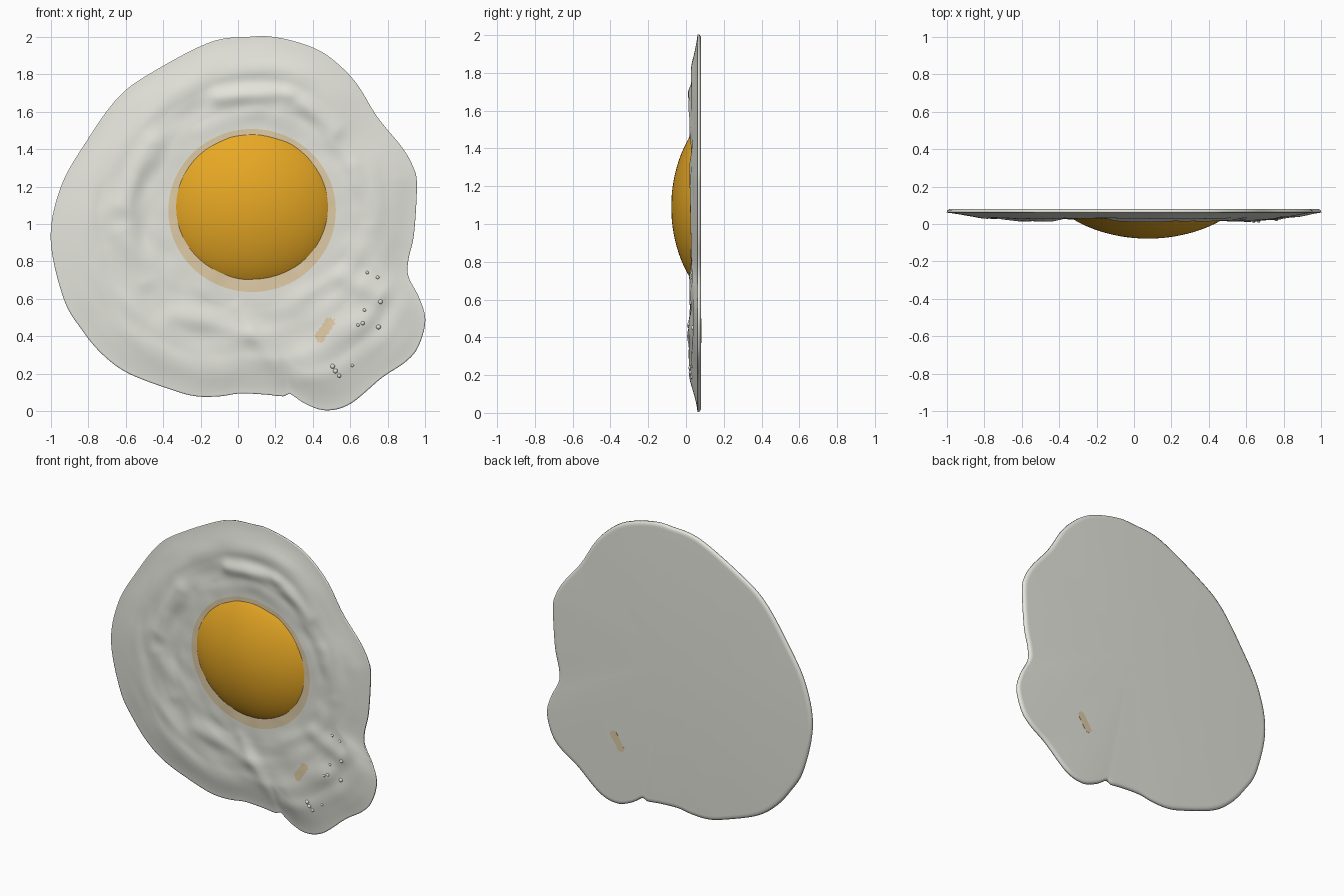
import bpy, bmesh, math
from mathutils import Vector, noise
from mathutils.geometry import intersect_point_line

if "Cube" in bpy.data.objects:
    bpy.data.objects.remove(bpy.data.objects["Cube"])


def material(name, rgb):
    m = bpy.data.materials.new(name)
    m.diffuse_color = (*rgb, 1)
    m.use_nodes = True
    m.node_tree.nodes["Principled BSDF"].inputs["Base Color"].default_value = m.diffuse_color
    return m


WHITE = material("egg white", (0.78, 0.78, 0.72))
YOLK = material("yolk orange", (0.90, 0.44, 0.02))
TAN = material("pale tan", (0.74, 0.60, 0.38))

N = 320                      # segments around
BACK = 0.08                  # flat back plane
CX, CZ = 0.075, 1.085        # yolk centre

# Outline of the white, front view (x, z), clockwise-free loop
outline = [(.07, 2), (-.15, 1.97), (-.475, 1.80), (-.645, 1.67), (-.81, 1.44), (-.945, 1.20),
           (-1, .92), (-.93, .60), (-.83, .43), (-.72, .30), (-.58, .20), (-.34, .11),
           (-.22, .08), (-.10, .08), (.01, .095), (.14, .09), (.245, .08), (.275, .095),
           (.36, .04), (.47, .005), (.60, .04), (.77, .18), (.89, .26), (.96, .34),
           (1, .48), (.97, .60), (.91, .72), (.91, .81), (.94, .95), (.955, 1.21),
           (.935, 1.305), (.875, 1.41), (.745, 1.57), (.64, 1.74), (.55, 1.84),
           (.445, 1.92), (.32, 1.97), (.18, 2)]


def smooth_loop(pts, n):
    """Even resampling of a closed Catmull-Rom loop."""
    P = [Vector(p) for p in pts]
    k, dense = len(P), []
    for i in range(k):
        a, b, c, d = (P[(i + j) % k] for j in (-1, 0, 1, 2))
        for j in range(30):
            t = j / 30
            dense.append(0.5 * (2 * b + (c - a) * t + (2 * a - 5 * b + 4 * c - d) * t * t
                                + (3 * b - a - 3 * c + d) * t ** 3))
    dense.append(dense[0])
    acc = [0]
    for p, q in zip(dense, dense[1:]):
        acc.append(acc[-1] + (q - p).length)
    out, j = [], 0
    for i in range(n):
        s = acc[-1] * i / n
        while acc[j + 1] < s:
            j += 1
        out.append(dense[j].lerp(dense[j + 1], (s - acc[j]) / (acc[j + 1] - acc[j])))
    return out


def sstep(x):
    x = max(0, min(1, x))
    return x * x * (3 - 2 * x)


def seg_dist(p, a, b):
    q, t = intersect_point_line(p, a, b)
    q = Vector(a).lerp(Vector(b), max(0, min(1, t)))
    return (p - q.to_2d()).length


# Folds in the white: start, end, width, height
folds = [((-.60, 1.10), (-.45, 1.42), .07, .018), ((-.62, .95), (-.50, .70), .06, .012),
         ((.00, .55), (.27, .13), .05, .012), ((-.35, .50), (.05, .42), .06, .010),
         ((-.10, 1.68), (.25, 1.70), .045, .014), ((.30, 1.68), (.52, 1.50), .05, .014),
         ((.62, 1.30), (.70, 1.00), .06, .010), ((.55, .72), (.75, .62), .06, .012),
         ((.40, .25), (.62, .45), .12, .020)]


def thickness(p, d, h):
    """Thickness of the white: d = distance from rim, h = distance from halo."""
    v = Vector((p.x - CX, p.y - CZ))
    a, r = math.atan2(v.y, v.x), v.length
    n = noise.noise(Vector((math.cos(a) * 1.9, math.sin(a) * 1.9, r * 6)))
    n2 = noise.noise(Vector((math.cos(a) * 4 + 9, math.sin(a) * 4, r * 11)))
    n3 = noise.noise(Vector((p.x * 2.2, p.y * 2.2, 4)))
    w = sstep(d / .3) * (.35 + .65 * sstep(h / .12))
    t = .018 + .032 * sstep(d / .24 + .12)
    t += w * (.012 * n + .007 * n2 + .007 * n3)
    for s, e, wd, ht in folds:
        t += w * ht * math.exp(-(seg_dist(p, s, e) / wd) ** 2)
    return max(t, .014)


def make(name, bm, mats, smooth=True):
    bmesh.ops.recalc_face_normals(bm, faces=bm.faces)
    me = bpy.data.meshes.new(name)
    bm.to_mesh(me)
    bm.free()
    for m in mats:
        me.materials.append(m)
    for f in me.polygons:
        f.use_smooth = smooth
    ob = bpy.data.objects.new(name, me)
    bpy.context.collection.objects.link(ob)
    return ob


def bridge(bm, r0, r1, mat=0):
    for i in range(len(r0)):
        j = (i + 1) % len(r0)
        bm.faces.new((r0[i], r0[j], r1[j], r1[i])).material_index = mat


def in_patch(p):
    return seg_dist(p, (.437, .395), (.49, .475)) < .027


# Egg white: halo rings, wrinkled front, rounded rim, flat back
edge = smooth_loop(outline, N)
bm = bmesh.new()
RINGS = 80
rings = []


def ellipse(p, rx, rz, cz):
    a = math.atan2(p.y - CZ, p.x - CX)
    return Vector((CX + rx * math.cos(a), cz + rz * math.sin(a)))


for k in range(5):                                   # halo round the yolk
    s = k / 4
    ring = []
    for p in edge:
        q = ellipse(p, .405, .385, 1.09).lerp(ellipse(p, .447, .435, 1.072), s)
        ring.append(bm.verts.new((q.x, BACK - thickness(q, 1, 0), q.y)))
    rings.append(ring)
for k in range(1, RINGS + 1):                        # wrinkled white
    s = k / RINGS
    ring = []
    for p in edge:
        h = ellipse(p, .447, .435, 1.072)
        q = h.lerp(p, s)
        L = (p - h).length
        ring.append(bm.verts.new((q.x, BACK - thickness(q, L * (1 - s), L * s), q.y)))
    rings.append(ring)
for k in range(len(rings) - 1):
    bridge(bm, rings[k], rings[k + 1], 1 if k < 4 else 0)
for f in bm.faces:
    c = f.calc_center_median()
    if in_patch(Vector((c.x, c.z))):
        f.material_index = 1
prev = rings[-1]
for inset, y in ((.002, .072), (.014, .079), (.03, BACK)):
    ring = []
    for p in edge:
        q = p + (Vector((CX, CZ)) - p).normalized() * inset
        ring.append(bm.verts.new((q.x, y, q.y)))
    bridge(bm, prev, ring)
    prev = ring
hub = bm.verts.new((CX, BACK, CZ))
for i in range(N):
    bm.faces.new((prev[i], prev[(i + 1) % N], hub))
make("egg_white", bm, [WHITE, TAN])

# Yolk: domed cap with its base sunk into the white
bm = bmesh.new()
S, prev = 96, None
for k in range(25):
    r = math.cos(k / 24 * math.pi / 2 * .985)
    y = .042 - .120 * (1 - r * r) ** .85
    ring = [bm.verts.new((CX + .42 * r * math.cos(2 * math.pi * i / S), y,
                          1.09 + .40 * r * math.sin(2 * math.pi * i / S))) for i in range(S)]
    if prev:
        bridge(bm, prev, ring)
    else:
        base = [bm.verts.new((v.co.x, .07, v.co.z)) for v in ring]
        bridge(bm, base, ring)
        bm.faces.new(base)
    prev = ring
bm.faces.new(prev)
make("yolk", bm, [YOLK])

# Tan patch showing through on the back
bm = bmesh.new()
a, b = Vector((.437, .395)), Vector((.49, .475))
ang = math.atan2(b.y - a.y, b.x - a.x)
loop = []
for c, off in ((b, -math.pi / 2), (a, math.pi / 2)):
    for i in range(11):
        t = ang + off + math.pi * i / 10
        loop.append((c.x + .026 * math.cos(t), c.y + .026 * math.sin(t)))
lo = [bm.verts.new((x, BACK - .001, z)) for x, z in loop]
hi = [bm.verts.new((x, BACK + .001, z)) for x, z in loop]
bridge(bm, lo, hi)
bm.faces.new(lo)
bm.faces.new(hi)
make("back_patch", bm, [TAN], False)

# Small cooked bubbles on the lower lobe
bm = bmesh.new()
spots = [(.69, .74), (.745, .715), (.76, .585), (.64, .46), (.665, .47), (.75, .45), (.675, .54),
         (.54, .19), (.505, .24), (.61, .245), (.335, .135), (.52, .215)]
for i, (x, z) in enumerate(spots):
    p = Vector((x, z))
    d = min((p - e).length for e in edge)
    t = thickness(p, d, .3)
    g = bmesh.ops.create_icosphere(bm, subdivisions=2, radius=.009 + .002 * (i % 3))
    bmesh.ops.translate(bm, verts=g["verts"], vec=(x, BACK - t + .002, z))
make("bubbles", bm, [WHITE])
